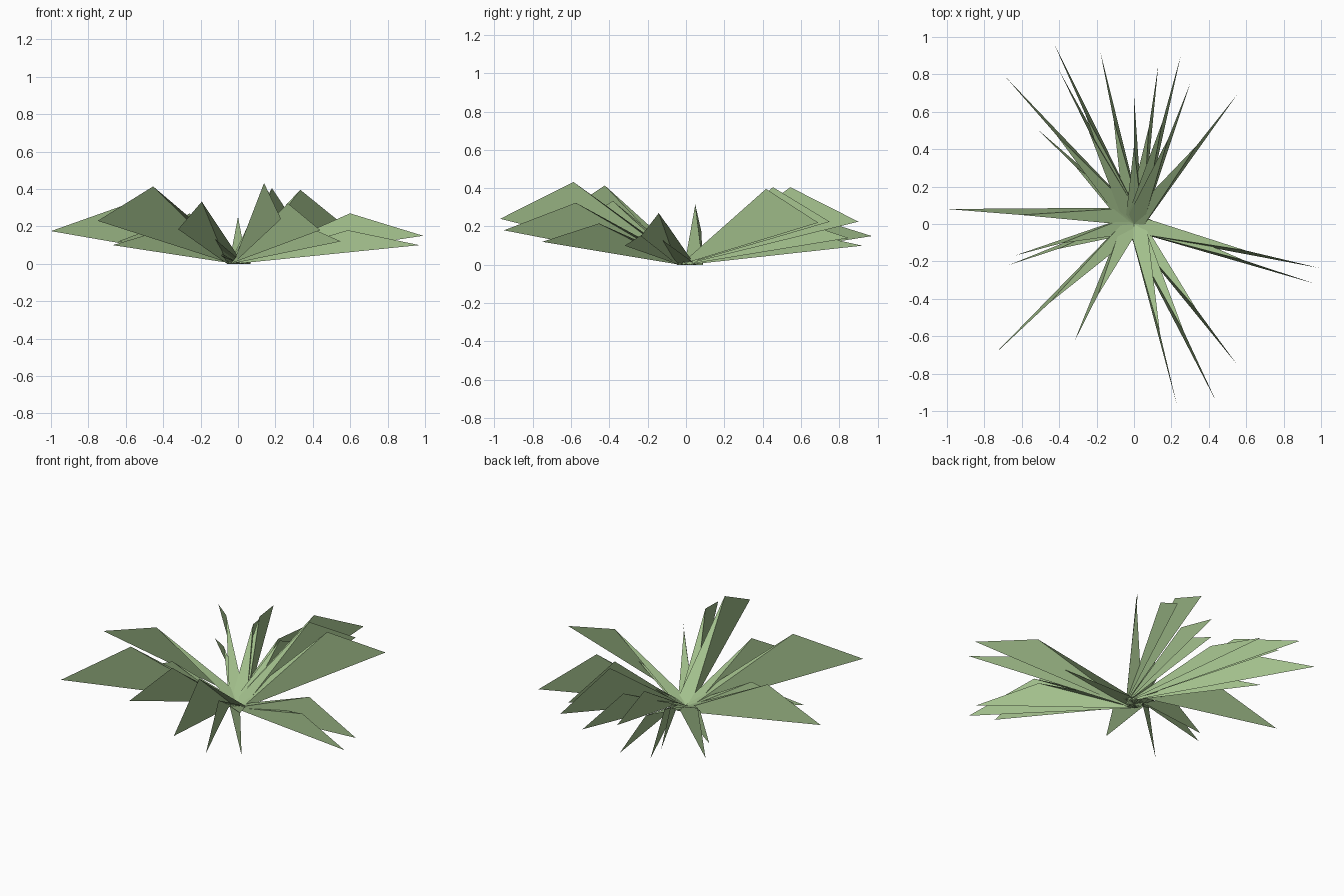
import bpy, bmesh
from mathutils import Vector

if "Cube" in bpy.data.objects:
    bpy.data.objects.remove(bpy.data.objects["Cube"])

# Blade tips (x, y, z), read clockwise from the back
TIPS = [
    (-0.43, 0.97, 0.15), (-0.69, 0.79, 0.155), (-0.40, 0.82, 0.145), (-0.18, 0.92, 0.10),
    (0.00, 0.69, 0.14), (0.13, 0.85, 0.14), (0.25, 0.90, 0.225), (0.30, 0.75, 0.225),
    (0.55, 0.69, 0.22), (-0.52, 0.51, 0.095), (-1.00, 0.08, 0.175), (-0.64, -0.17, 0.12),
    (-0.67, -0.22, 0.10), (-0.75, -0.70, 0.23), (-0.32, -0.63, 0.185), (0.23, -0.97, 0.24),
    (0.44, -0.95, 0.18), (0.55, -0.75, 0.12), (0.99, -0.235, 0.15), (0.97, -0.32, 0.10),
]
# Blades whose root sits a little off centre
ROOTS = {10: (0.0, 0.04), 14: (-0.015, 0.0), 15: (0.02, 0.0), 19: (0.0, 0.01)}
HALF_WIDTH = 0.048

bm = bmesh.new()


def blade(tip, root):
    """Wide rising triangle up to the bend, then a folded side triangle down to the tip."""
    tip = Vector(tip)
    root = Vector((root[0], root[1], 0))
    out = Vector((tip.x, tip.y, 0)).normalized()
    side = Vector((out.y, -out.x, 0)) * HALF_WIDTH
    bend = Vector((tip.x * 0.605, tip.y * 0.605, tip.z * 1.8))
    left, right, mid, end = (bm.verts.new(p) for p in (root - side, root + side, bend, tip))
    bm.faces.new((left, right, mid))
    bm.faces.new((right, end, mid))


for i, t in enumerate(TIPS):
    blade(t, ROOTS.get(i, (0.0, 0.0)))

# Grass tuft object
mesh = bpy.data.meshes.new("grass_tuft")
bm.to_mesh(mesh)
bm.free()
tuft = bpy.data.objects.new("grass_tuft", mesh)
bpy.context.collection.objects.link(tuft)

green = bpy.data.materials.new("leaf_green")
green.diffuse_color = (0.36, 0.52, 0.26, 1)
green.use_nodes = True
green.node_tree.nodes["Principled BSDF"].inputs["Base Color"].default_value = green.diffuse_color
mesh.materials.append(green)
